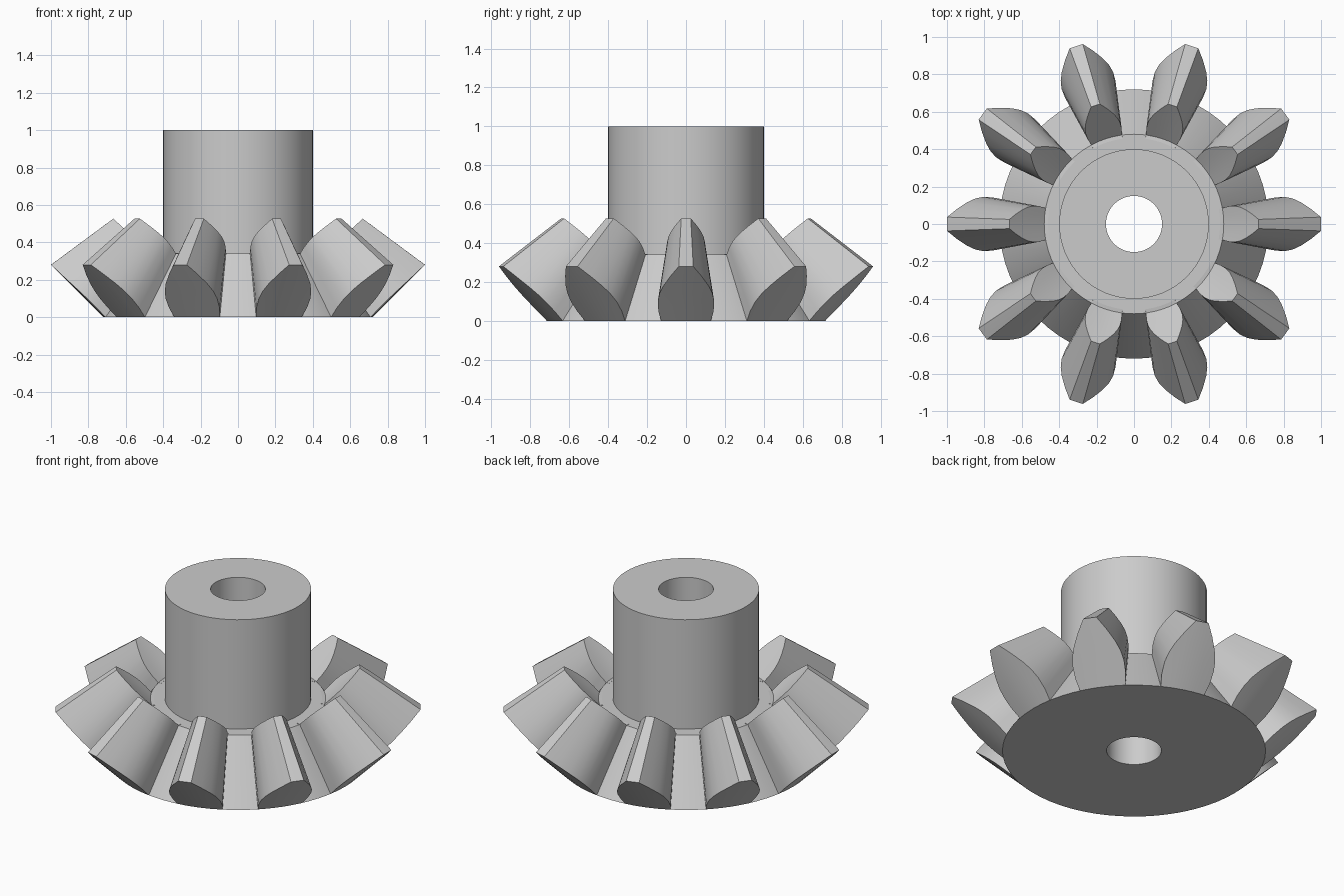
import bpy
import bmesh
from math import sin, cos, asin, pi, radians
from mathutils import Matrix, Vector

cube = bpy.data.objects.get("Cube")
if cube:
    bpy.data.objects.remove(cube, do_unlink=True)

TEETH = 10
SEGMENTS = 64
APEX = Vector((0, 0, 1.02))   # all tooth edges converge here
INNER_SCALE = 2 / 3
RIM = 0.72

steel = bpy.data.materials.new("grey steel")
steel.use_nodes = True
colour = (0.6, 0.6, 0.6, 1)
steel.diffuse_color = colour
steel.node_tree.nodes["Principled BSDF"].inputs["Base Color"].default_value = colour


def finish(bm, name):
    bmesh.ops.recalc_face_normals(bm, faces=bm.faces)
    mesh = bpy.data.meshes.new(name)
    bm.to_mesh(mesh)
    bm.free()
    mesh.materials.append(steel)
    obj = bpy.data.objects.new(name, mesh)
    bpy.context.collection.objects.link(obj)
    bpy.ops.object.select_all(action="DESELECT")
    obj.select_set(True)
    bpy.context.view_layer.objects.active = obj
    bpy.ops.object.shade_smooth_by_angle(angle=radians(25))
    return obj


# Hub and cone with a through bore, turned from one closed profile
profile = [(0.15, 0), (RIM, 0), (0.48, 0.34), (0.4, 0.34), (0.4, 1), (0.15, 1)]
bm = bmesh.new()
rings = [[bm.verts.new((r * cos(2 * pi * i / SEGMENTS), r * sin(2 * pi * i / SEGMENTS), z))
          for i in range(SEGMENTS)] for r, z in profile]
for k, ring in enumerate(rings):
    above = rings[(k + 1) % len(rings)]
    for i in range(SEGMENTS):
        j = (i + 1) % SEGMENTS
        bm.faces.new((ring[i], ring[j], above[j], above[i]))
finish(bm, "hub_body")

# Tooth section rows: radius, height, half width; the first is buried in the body
rows = [(0.69, 0.004, 0.125), (RIM, 0, 0.128), (0.77, 0.05, 0.142), (0.82, 0.1, 0.145),
        (0.86, 0.14, 0.136), (0.9, 0.18, 0.116), (0.95, 0.23, 0.08), (1, 0.28, 0.037)]
COLUMNS = 5


def row_points(radius, height, half):
    spread = asin(half / radius)
    angles = [spread * (2 * c / (COLUMNS - 1) - 1) for c in range(COLUMNS)]
    return [Vector((radius * cos(a), radius * sin(a), height)) for a in angles]


def build_tooth(index):
    bm = bmesh.new()
    turn = Matrix.Rotation(2 * pi * index / TEETH, 3, "Z")
    ends = []
    for scale in (1, INNER_SCALE):
        ends.append([[bm.verts.new(turn @ (APEX + (p - APEX) * scale))
                      for p in row_points(*row)] for row in rows])
    # Outer and inner end faces
    for grid in ends:
        for low, high in zip(grid, grid[1:]):
            for c in range(COLUMNS - 1):
                bm.faces.new((low[c], low[c + 1], high[c + 1], high[c]))
    # Flanks, tip and root joining the two ends
    loops = []
    for grid in ends:
        loops.append(grid[0] + [r[-1] for r in grid[1:-1]] + grid[-1][::-1]
                     + [r[0] for r in grid[-2:0:-1]])
    count = len(loops[0])
    for i in range(count):
        j = (i + 1) % count
        bm.faces.new((loops[0][i], loops[0][j], loops[1][j], loops[1][i]))
    finish(bm, f"tooth_{index + 1}")


for n in range(TEETH):
    build_tooth(n)
